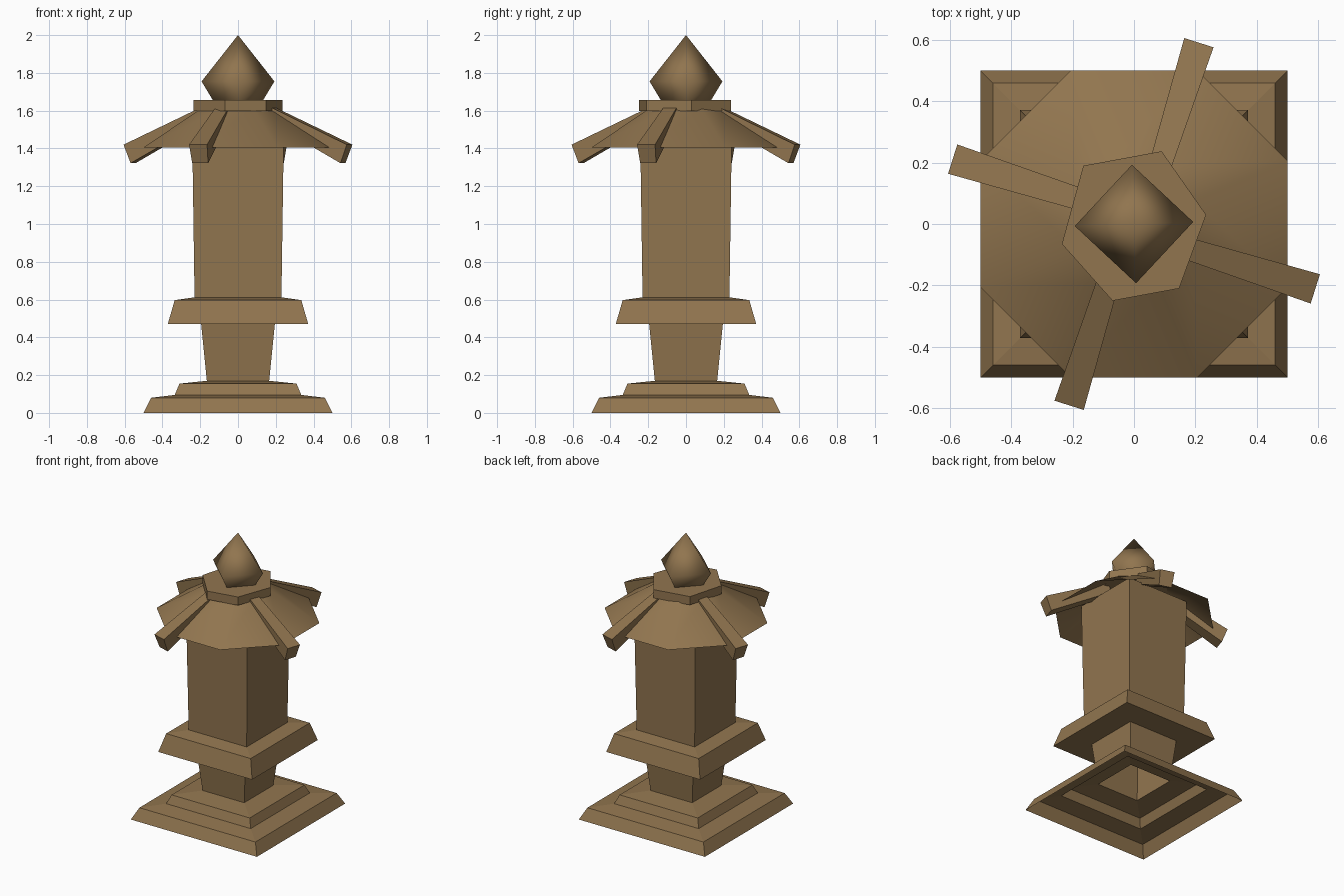
import bpy, bmesh, math
from mathutils import Vector, Matrix

if "Cube" in bpy.data.objects:
    bpy.data.objects.remove(bpy.data.objects["Cube"])

stone = bpy.data.materials.new("brown stone")
stone.diffuse_color = (0.283, 0.178, 0.078, 1)
stone.use_nodes = True
stone.node_tree.nodes["Principled BSDF"].inputs["Base Color"].default_value = stone.diffuse_color


def make(name, bm, smooth=False):
    bmesh.ops.recalc_face_normals(bm, faces=bm.faces)
    for f in bm.faces:
        f.smooth = smooth
    me = bpy.data.meshes.new(name)
    bm.to_mesh(me)
    bm.free()
    me.materials.append(stone)
    ob = bpy.data.objects.new(name, me)
    bpy.context.collection.objects.link(ob)
    return ob


def loft(name, rings, cap_bottom=False, cap_top=False, smooth=False):
    """Skin a list of equal-length point rings."""
    bm = bmesh.new()
    loops = [[bm.verts.new(p) for p in r] for r in rings]
    n = len(loops[0])
    for a, b in zip(loops, loops[1:]):
        for i in range(n):
            j = (i + 1) % n
            bm.faces.new((a[i], a[j], b[j], b[i]))
    if cap_bottom:
        bm.faces.new(loops[0][::-1])
    if cap_top:
        bm.faces.new(loops[-1])
    bmesh.ops.remove_doubles(bm, verts=bm.verts, dist=1e-4)
    return make(name, bm, smooth)


def ngon(n, r, z, turn=0.0):
    return [Vector((r * math.cos(turn + i * math.tau / n),
                    r * math.sin(turn + i * math.tau / n), z)) for i in range(n)]


def square_stack(name, profile, **kw):
    """Square section from (half width, height) pairs."""
    return loft(name, [ngon(4, h * math.sqrt(2), z, math.pi / 4) for h, z in profile], **kw)


# stepped base, pedestal, block and shaft form one hollow shell, open below
square_stack("stepped_base", [(0.5, 0), (0.46, 0.08), (0.335, 0.095), (0.31, 0.155), (0.165, 0.17)])
square_stack("pedestal", [(0.165, 0.17), (0.195, 0.47)])
square_stack("block", [(0.195, 0.47), (0.372, 0.47), (0.335, 0.597), (0.23, 0.612)])
square_stack("shaft", [(0.23, 0.612), (0.243, 1.51)])

# octagonal roof, open below
k = 1 / math.cos(math.pi / 8)
loft("roof", [ngon(8, r * k, z, math.pi / 8) for r, z in [(0.5, 1.405), (0.19, 1.615)]], smooth=True)

# uneven six-sided cap
cap = [(0.235, 0.03), (0.09, 0.237), (-0.165, 0.19), (-0.235, -0.065), (-0.07, -0.25), (0.147, -0.21)]
loft("roof_cap", [[Vector((x, y, z)) for x, y in cap] for z in (1.597, 1.657)],
     cap_bottom=True, cap_top=True)

# pointed finial
loft("finial", [ngon(4, r, z, math.radians(2))
                for r, z in [(0.13, 1.65), (0.193, 1.755), (0.0, 2.0)]], smooth=True)

# four tapered ridge beams
for i in range(4):
    rot = Matrix.Rotation(math.radians(-17.5 + 90 * i), 3, 'Z')
    rings = []
    # each end: top radius, top z, bottom radius, bottom z, half widths
    for rt, zt, rb, zb, wt, wb in [(0.19, 1.623, 0.16, 1.56, 0.036, 0.034),
                                   (0.627, 1.42, 0.59, 1.322, 0.05, 0.044)]:
        pts = [(rt, wt, zt), (rt, -wt, zt), (rb, -wb, zb), (rb, wb, zb)]
        rings.append([rot @ Vector((x, y - 0.024, z)) for x, y, z in pts])
    loft(f"ridge_beam_{i + 1}", rings, cap_bottom=True, cap_top=True)
